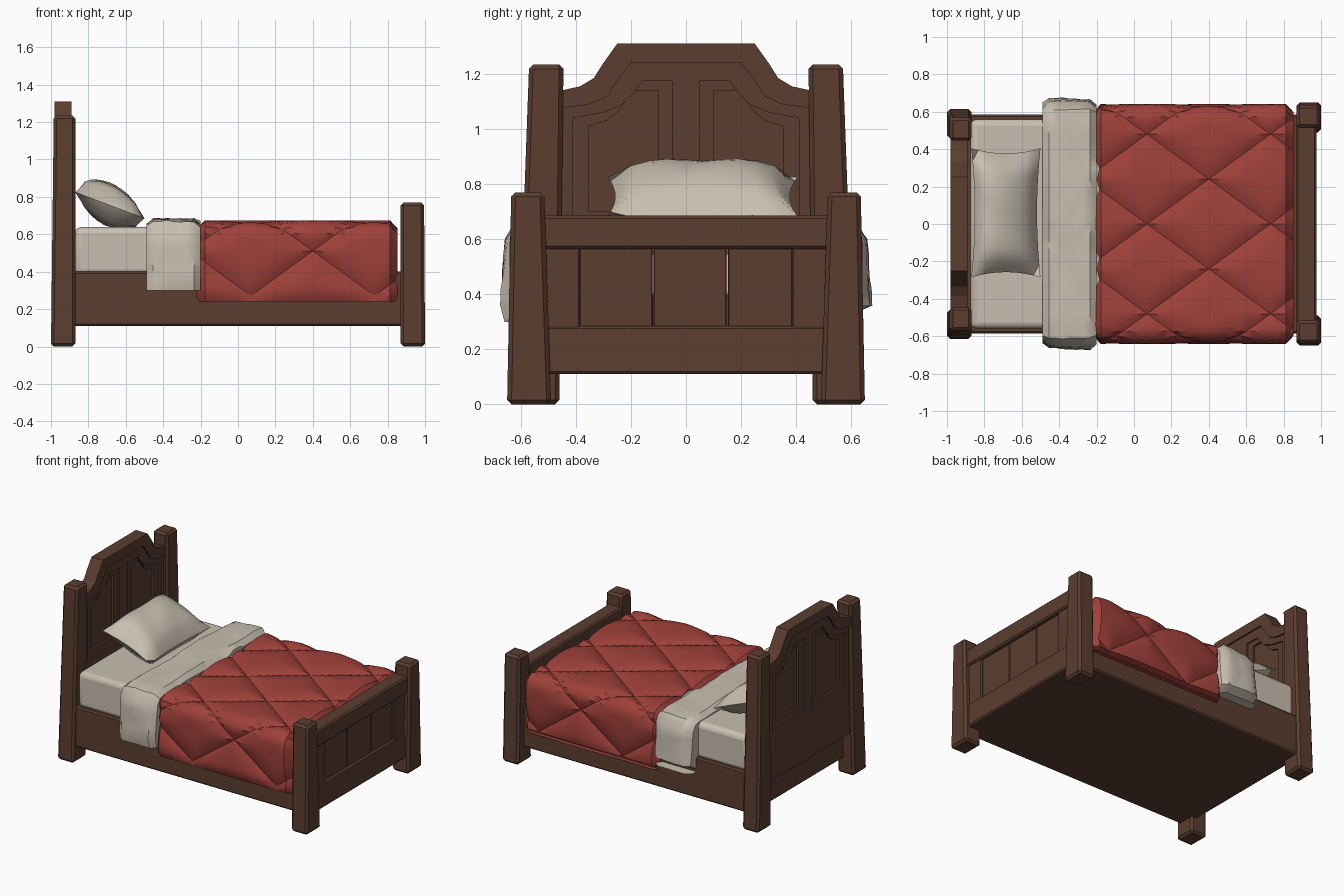
import bpy, bmesh, math, random

random.seed(4)
cube = bpy.data.objects.get("Cube")
if cube:
    bpy.data.objects.remove(cube)


def material(name, rgb):
    m = bpy.data.materials.new(name)
    m.use_nodes = True
    m.diffuse_color = (*rgb, 1)
    m.node_tree.nodes["Principled BSDF"].inputs["Base Color"].default_value = (*rgb, 1)
    return m


WOOD = material("dark brown wood", (0.105, 0.047, 0.029))
RED = material("red quilt", (0.35, 0.052, 0.042))
LINEN = material("cream linen", (0.58, 0.52, 0.435))


def finish(name, bm, mat, bevel=0, segments=1, smooth=None):
    bmesh.ops.remove_doubles(bm, verts=bm.verts, dist=1e-5)
    bmesh.ops.recalc_face_normals(bm, faces=bm.faces)
    mesh = bpy.data.meshes.new(name)
    bm.to_mesh(mesh)
    bm.free()
    mesh.materials.append(mat)
    ob = bpy.data.objects.new(name, mesh)
    bpy.context.collection.objects.link(ob)
    if bevel:
        mod = ob.modifiers.new("soft edges", "BEVEL")
        mod.width, mod.segments = bevel, segments
    if smooth:
        bpy.ops.object.select_all(action="DESELECT")
        ob.select_set(True)
        bpy.context.view_layer.objects.active = ob
        bpy.ops.object.shade_smooth_by_angle(angle=math.radians(smooth))
    return ob


def loft(name, loops, mat=WOOD, **kw):
    """Skin a list of equal closed loops and cap both ends."""
    bm = bmesh.new()
    rings = [[bm.verts.new(p) for p in loop] for loop in loops]
    n = len(rings[0])
    for a, b in zip(rings, rings[1:]):
        for i in range(n):
            j = (i + 1) % n
            bm.faces.new((a[i], a[j], b[j], b[i]))
    bm.faces.new(rings[0])
    bm.faces.new(rings[-1])
    return finish(name, bm, mat, **kw)


def rect(x, y, z):
    return [(x[0], y[0], z), (x[1], y[0], z), (x[1], y[1], z), (x[0], y[1], z)]


def block(name, x, y, z, mat=WOOD, top_x=None, top_y=None, **kw):
    kw.setdefault("bevel", 0.01)
    return loft(name, [rect(x, y, z[0]), rect(top_x or x, top_y or y, z[1])], mat, **kw)


# Corner posts, tapering upwards
for side, s in (("right", -1), ("left", 1)):
    block(f"head_post_{side}", (-1.0, -0.87), sorted((s * 0.46, s * 0.615)), (0, 1.235),
          top_x=(-0.985, -0.87), top_y=sorted((s * 0.445, s * 0.57)), bevel=0.016)
    block(f"foot_post_{side}", (0.87, 1.0), sorted((s * 0.49, s * 0.65)), (0, 0.77),
          top_x=(0.87, 0.995), top_y=sorted((s * 0.515, s * 0.635)), bevel=0.016)

# Base box with closed underside
block("bed_base", (-0.92, 0.92), (-0.585, 0.585), (0.11, 0.40))

# Headboard: each half is stepped down to an arched panel on both faces
HX = -0.935
edge = [(0, 0.3), (0, 1.3), (0.25, 1.3), (0.295, 1.24), (0.33, 1.18), (0.38, 1.145), (0.5, 1.12), (0.5, 0.3)]
frame = [(0.05, 0.64), (0.05, 1.175), (0.16, 1.175), (0.19, 1.13), (0.23, 1.09), (0.30, 1.06), (0.41, 1.04), (0.41, 0.64)]
panel = [(0.10, 0.70), (0.10, 1.14), (0.20, 1.14), (0.22, 1.10), (0.25, 1.06), (0.29, 1.03), (0.355, 1.01), (0.355, 0.70)]
steps = [(edge, 0.034), (frame, 0.034), (frame, 0.022), (panel, 0.022), (panel, 0.008)]
for side, s in (("right", -1), ("left", 1)):
    loops = [[(HX - d, s * y, z) for y, z in o] for o, d in reversed(steps)]
    loops += [[(HX + d, s * y, z) for y, z in o] for o, d in steps]
    loft(f"headboard_{side}", loops)

# Raised trim following the headboard's arched top
outer = [(0, 1.31), (0.25, 1.31), (0.30, 1.24), (0.335, 1.185), (0.385, 1.155), (0.5, 1.13)]
inner = [(0, 1.24), (0.20, 1.24), (0.25, 1.175), (0.285, 1.12), (0.35, 1.09), (0.5, 1.07)]
bm = bmesh.new()
for s in (-1, 1):
    strips = [[[bm.verts.new((HX + d, s * y, z)) for y, z in path] for path in (outer, inner)] for d in (-0.046, 0.046)]
    (ob_, ib), (of, inf) = strips
    for a, b in ((ob_, of), (of, inf), (inf, ib), (ib, ob_)):
        for i in range(len(a) - 1):
            bm.faces.new((a[i], a[i + 1], b[i + 1], b[i]))
finish("headboard_trim", bm, WOOD)

# Footboard: rails, end stiles and recessed planks
block("foot_top_rail", (0.868, 0.975), (-0.53, 0.53), (0.565, 0.685))
block("foot_lower_rail", (0.875, 0.975), (-0.53, 0.53), (0.11, 0.285), top_x=(0.875, 0.965))
for side, s in (("right", -1), ("left", 1)):
    block(f"foot_stile_{side}", (0.88, 0.96), sorted((s * 0.385, s * 0.53)), (0.25, 0.60), bevel=0.006)
for i, (a, b) in enumerate(((-0.39, -0.12), (-0.12, 0.15), (0.15, 0.39))):
    block(f"foot_plank_{i + 1}", (0.89, 0.945), (a + 0.002, b - 0.002), (0.25, 0.60), bevel=0.004)

# Mattress
block("mattress", (-0.875, 0.83), (-0.56, 0.56), (0.38, 0.638), LINEN, bevel=0.035, segments=3, smooth=40)


def drape(name, mat, xs, ss, half, top, r, height, end, flare=0, smooth=35):
    """Cloth hung over the mattress: a rounded section swept along x."""
    flat, arc = half - r, r * math.pi / 2

    def section(s):
        a, sign = abs(s), (1 if s >= 0 else -1)
        if a < flat:
            return s, top, 0, 1
        if a < flat + arc:
            t = (a - flat) / r
            return sign * (flat + r * math.sin(t)), top - r + r * math.cos(t), sign * math.sin(t), math.cos(t)
        drop = a - flat - arc
        return sign * (half + flare * drop), top - r - drop, sign, 0

    bm = bmesh.new()
    rows, lifts = [], []
    last = len(xs) - 1
    for k, x in [(0, xs[0])] + list(enumerate(xs)) + [(last, xs[-1])]:
        cap = len(rows) in (0, last + 2)
        near = min(x - xs[0], xs[-1] - x)
        inset = end - math.sqrt(max(0, end ** 2 - max(0, end - near) ** 2))
        row, lift = [], []
        for s in ss:
            y, z, ny, nz = section(s)
            h = height(x, s) * min(1, (ss[-1] - abs(s)) / 0.06 + 0.2)
            d = -0.1 if cap else h - inset
            row.append(bm.verts.new((x, y + ny * d, z + nz * d)))
            lift.append(h)
        # Hem tucked back under the cloth
        for at, sign in ((0, -1), (len(row), 1)):
            z = row[0 if at == 0 else -1].co.z
            row.insert(at, bm.verts.new((x, sign * (half - 0.08), z)))
            lift.insert(at, 0)
        rows.append(row)
        lifts.append(lift)
    # Split each quad along its lower diagonal so seams stay crisp
    for i in range(len(rows) - 1):
        for j in range(len(rows[0]) - 1):
            a, b, c, d = rows[i][j], rows[i + 1][j], rows[i + 1][j + 1], rows[i][j + 1]
            if lifts[i][j] + lifts[i + 1][j + 1] < lifts[i + 1][j] + lifts[i][j + 1]:
                tris = ((a, b, c), (a, c, d))
            else:
                tris = ((a, b, d), (b, c, d))
            for t in tris:
                bm.faces.new(t)
    return finish(name, bm, mat, smooth=smooth)


# Quilt with diamond stitching
PX, PY, X0 = 0.66, 0.48, 0.07


def diamonds(x, s):
    a, b = (x - X0) / PX + s / PY, (x - X0) / PX - s / PY
    d = min(abs(a - round(a)), abs(b - round(b)))
    return 0.03 * min(1, d / 0.3) ** 0.5


drape("quilt", RED, [X0 + i * PX / 16 for i in range(-7, 20)], [j * PY / 16 for j in range(-33, 34)],
      0.612, 0.645, 0.06, diamonds, 0.045)


# Turned-down sheet with soft wrinkles and one small raised fold
def wrinkles(x, s):
    fold = 0.035 * math.exp(-((x + 0.21) / 0.04) ** 2 - ((s - 0.26) / 0.05) ** 2)
    return 0.022 + 0.006 * math.sin(9 * s + 14 * x) + random.uniform(-0.004, 0.004) + fold


drape("folded_sheet", LINEN, [-0.49 + i * 0.29 / 8 for i in range(9)], [j * 0.06 for j in range(-16, 17)],
      0.63, 0.655, 0.06, wrinkles, 0.03, flare=0.08, smooth=40)

# Pillow: two puffed sheets with pulled-out corners, leaning on the headboard
bm = bmesh.new()
N = 10
for s in (-1, 1):
    grid = []
    for i in range(N + 1):
        u = 2 * i / N - 1
        row = []
        for j in range(N + 1):
            v = 2 * j / N - 1
            puff = 0.115 * ((1 - u ** 2) * (1 - v ** 4)) ** 0.5
            x = -0.685 + 0.185 * u * (1 - 0.1 * (1 - v * v))
            y = 0.06 + 0.345 * v * (1 - 0.08 * (1 - u * u))
            ripple = 0.008 * math.sin(7 * v + 3 * u) * (1 - u * u) * (1 - v * v)
            z = 0.755 - 0.07 * u + s * puff + ripple
            row.append(bm.verts.new((x, y, max(z, 0.64))))
        grid.append(row)
    for i in range(N):
        for j in range(N):
            bm.faces.new((grid[i][j], grid[i + 1][j], grid[i + 1][j + 1], grid[i][j + 1]))
finish("pillow", bm, LINEN, smooth=45)
